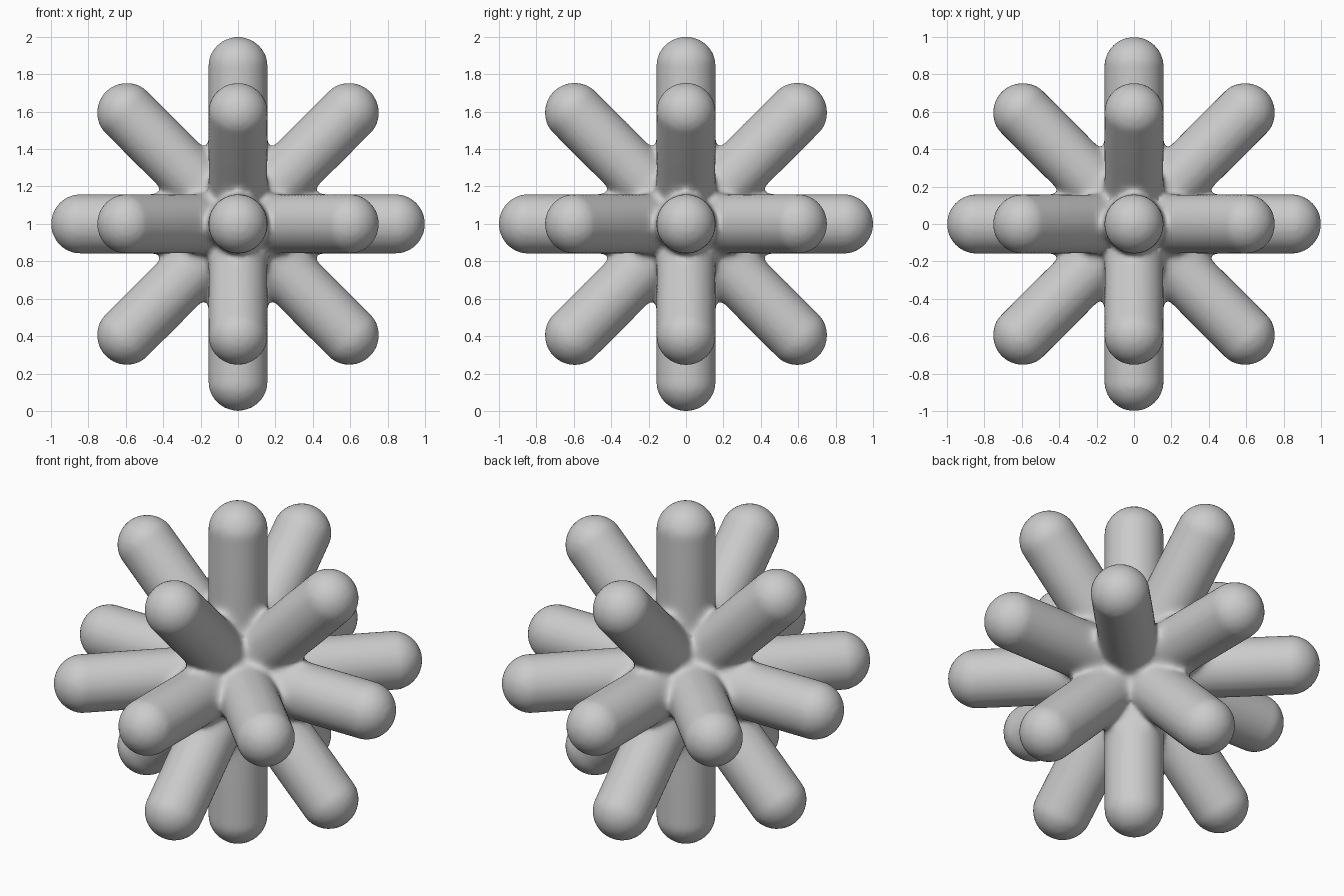
import bpy, bmesh
from itertools import product
from mathutils import Vector, Matrix

if "Cube" in bpy.data.objects:
    bpy.data.objects.remove(bpy.data.objects["Cube"])

R, TIP = 0.16, 1.0
CENTRE = Vector((0, 0, 1))


def add_arm(bm, direction):
    """Round-ended rod from the centre: a sphere stretched between two hemispheres."""
    arm = bmesh.ops.create_uvsphere(bm, u_segments=40, v_segments=20, radius=R)["verts"]
    for v in arm:
        if v.co.z > 1e-4:
            v.co.z += TIP - R
    turn = Vector((0, 0, 1)).rotation_difference(direction).to_matrix().to_4x4()
    bmesh.ops.transform(bm, matrix=Matrix.Translation(CENTRE) @ turn, verts=arm)


# Arms along the 6 axes and the 12 diagonals between them
bm = bmesh.new()
for d in product((-1, 0, 1), repeat=3):
    if 0 < sum(map(abs, d)) < 3:
        add_arm(bm, Vector(d).normalized())
mesh = bpy.data.meshes.new("spiked_ball")
bm.to_mesh(mesh)
bm.free()
ball = bpy.data.objects.new("spiked_ball", mesh)
bpy.context.collection.objects.link(ball)
bpy.context.view_layer.objects.active = ball
ball.select_set(True)

# Fuse the arms into one skin
fuse = ball.modifiers.new("fuse", "REMESH")
fuse.mode = "VOXEL"
fuse.voxel_size = 0.018
bpy.ops.object.modifier_apply(modifier=fuse.name)

# Fillet the roots only, fading out along the arms
roots = ball.vertex_groups.new(name="roots")
for v in ball.data.vertices:
    dist = (v.co - CENTRE).length
    roots.add([v.index], max(0.0, min(1.0, (0.62 - dist) / 0.15)), "REPLACE")
fillet = ball.modifiers.new("fillet", "SMOOTH")
fillet.factor, fillet.iterations = 0.5, 14
fillet.vertex_group = roots.name

# Light polish of the voxel steps
polish = ball.modifiers.new("polish", "SMOOTH")
polish.factor, polish.iterations = 0.5, 3

bpy.ops.object.shade_smooth()
